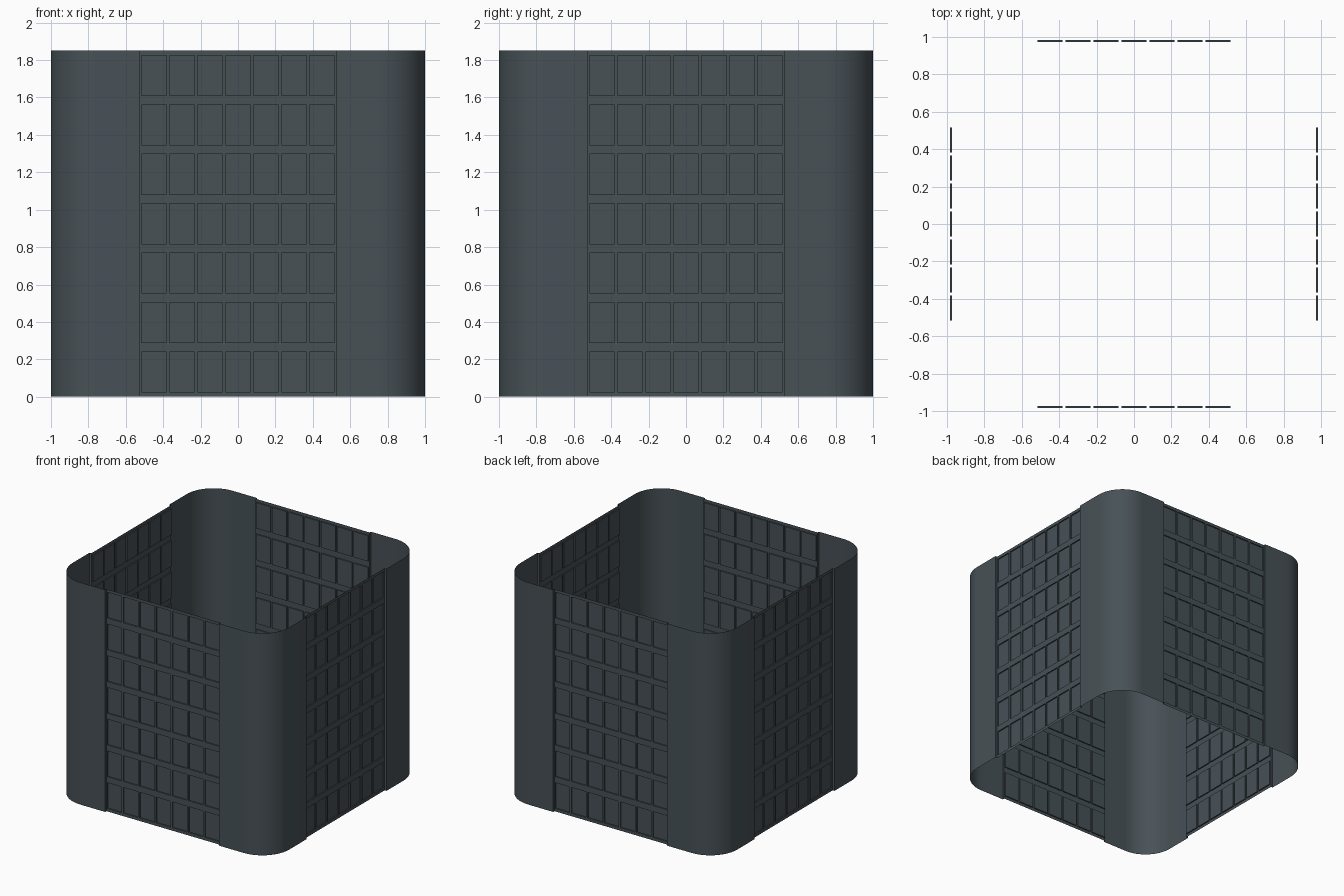
import bpy, bmesh, math
from mathutils import Matrix

if "Cube" in bpy.data.objects:
    bpy.data.objects.remove(bpy.data.objects["Cube"])

H = 1.85        # height
HALF = 0.525    # half width of the recessed wall panels
R = 0.25        # corner radius
FRAME = 0.983   # depth position of the panel grid
DEPTH = 0.01    # recess of each cell
N = 7           # cells across and up

mat = bpy.data.materials.new("dark_slate_grey")
mat.diffuse_color = (0.063, 0.082, 0.094, 1)
mat.use_nodes = True
mat.node_tree.nodes["Principled BSDF"].inputs["Base Color"].default_value = mat.diffuse_color


def finish(bm, name, smooth):
    me = bpy.data.meshes.new(name)
    bm.to_mesh(me)
    bm.free()
    ob = bpy.data.objects.new(name, me)
    bpy.context.collection.objects.link(ob)
    me.materials.append(mat)
    if smooth:
        bpy.ops.object.select_all(action='DESELECT')
        ob.select_set(True)
        bpy.context.view_layer.objects.active = ob
        bpy.ops.object.shade_smooth_by_angle(angle=math.radians(30))


def breaks(start, end, gap):
    # grid lines: each cell is inset by half a bar on both sides
    step = (end - start) / N
    out = [start]
    for i in range(N):
        out += [start + i * step + gap / 2, start + (i + 1) * step - gap / 2]
    return out + [end]


def wall_panel(name, turn):
    # flat lattice with recessed rectangular cells
    bm = bmesh.new()
    xs, zs = breaks(-HALF, HALF, 0.016), breaks(0, H, 0.05)
    grid = [[bm.verts.new((x, -FRAME, z)) for z in zs] for x in xs]
    cells = []
    for i in range(len(xs) - 1):
        for j in range(len(zs) - 1):
            f = bm.faces.new((grid[i][j], grid[i + 1][j], grid[i + 1][j + 1], grid[i][j + 1]))
            if i % 2 and j % 2:
                cells.append(f)
    bm.normal_update()
    bmesh.ops.inset_individual(bm, faces=cells, thickness=0, depth=-DEPTH)
    bm.transform(Matrix.Rotation(turn, 4, 'Z'))
    finish(bm, name, False)


def corner_post(name, turn):
    # thin rounded corner sheet with small returns to the panels
    pts = [(HALF, -FRAME), (HALF, -1)]
    for k in range(17):
        a = -math.pi / 2 + k / 16 * math.pi / 2
        pts.append((1 - R + R * math.cos(a), -1 + R + R * math.sin(a)))
    pts += [(1, -HALF), (FRAME, -HALF)]
    bm = bmesh.new()
    low = [bm.verts.new((x, y, 0)) for x, y in pts]
    top = [bm.verts.new((x, y, H)) for x, y in pts]
    for i in range(len(pts) - 1):
        bm.faces.new((low[i], low[i + 1], top[i + 1], top[i]))
    bm.transform(Matrix.Rotation(turn, 4, 'Z'))
    finish(bm, name, True)


for k, side in enumerate(("front", "right", "back", "left")):
    wall_panel(side + "_wall_panel", k * math.pi / 2)
    corner_post(side + "_corner", k * math.pi / 2)
